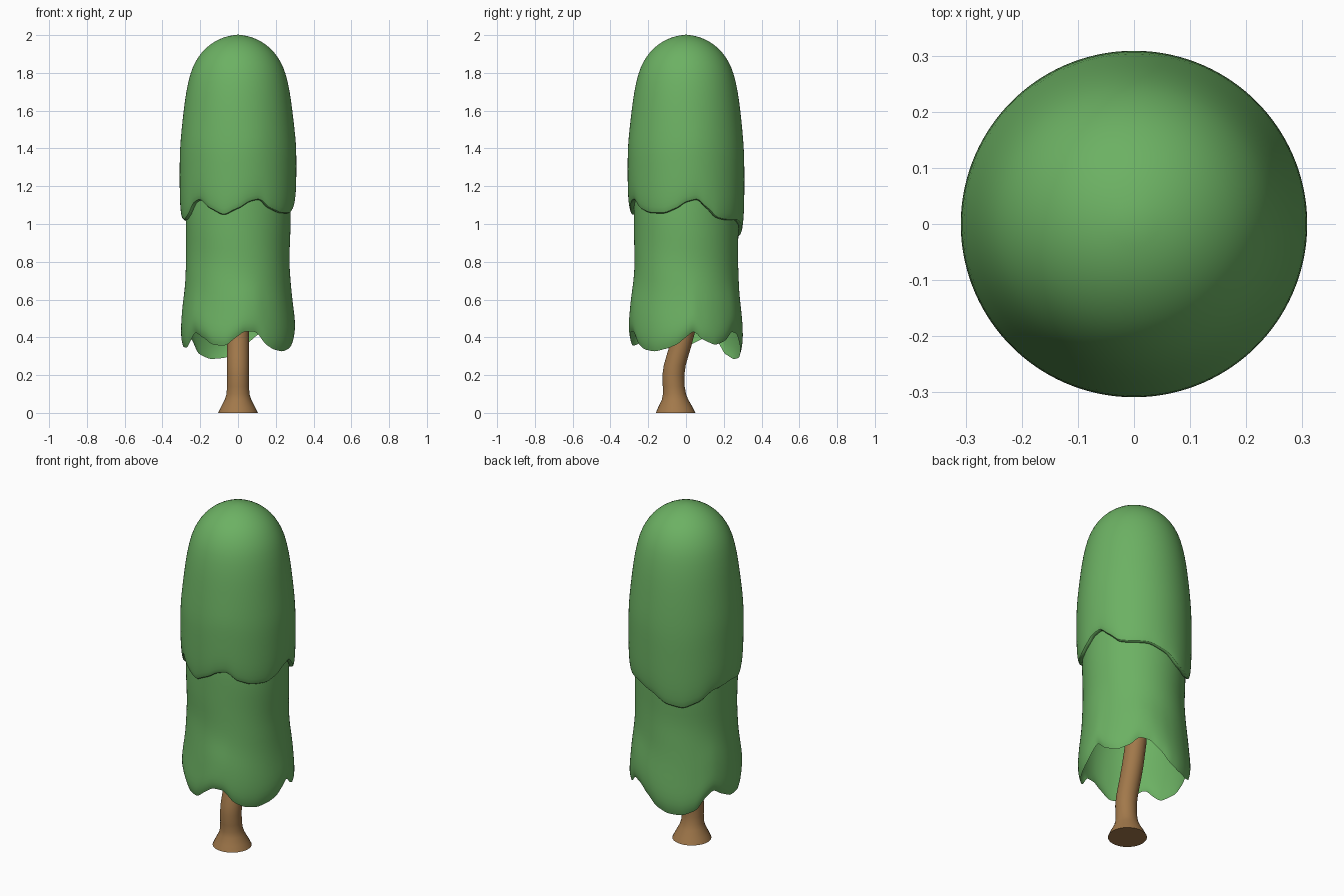
import bpy, bmesh, math

if "Cube" in bpy.data.objects:
    bpy.data.objects.remove(bpy.data.objects["Cube"])


def material(name, color):
    m = bpy.data.materials.new(name)
    m.diffuse_color = color
    m.use_nodes = True
    m.node_tree.nodes["Principled BSDF"].inputs["Base Color"].default_value = m.diffuse_color
    return m


green = material("leaf_green", (0.15, 0.44, 0.125, 1))
brown = material("bark_brown", (0.36, 0.19, 0.07, 1))


def periodic(points, a):
    """Cosine-eased height around a closed list of (angle, height)."""
    pts = points + [(points[0][0] + 360, points[0][1])]
    for (a0, h0), (a1, h1) in zip(pts, pts[1:]):
        if a0 <= a <= a1:
            t = (a - a0) / (a1 - a0)
            return h0 + (h1 - h0) * t * t * (3 - 2 * t) * 0.5 + (h1 - h0) * t * 0.5
    return pts[-1][1]


def skin(name, rings, mat, subsurf=0, caps=False):
    bm = bmesh.new()
    rows = [[bm.verts.new(p) for p in ring] for ring in rings]
    for r0, r1 in zip(rows, rows[1:]):
        n = len(r0)
        for i in range(n):
            j = (i + 1) % n
            bm.faces.new((r0[i], r0[j], r1[j], r1[i]))
    if caps:
        bm.faces.new(rows[0][::-1])
        bm.faces.new(rows[-1])
    bmesh.ops.remove_doubles(bm, verts=bm.verts, dist=1e-5)
    me = bpy.data.meshes.new(name)
    bm.to_mesh(me)
    bm.free()
    ob = bpy.data.objects.new(name, me)
    bpy.context.collection.objects.link(ob)
    me.materials.append(mat)
    bpy.ops.object.select_all(action='DESELECT')
    ob.select_set(True)
    bpy.context.view_layer.objects.active = ob
    bpy.ops.object.shade_smooth_by_angle(angle=math.radians(50))
    if subsurf:
        mod = ob.modifiers.new("smooth", 'SUBSURF')
        mod.levels = mod.render_levels = subsurf
    return ob


def skirt(name, profile, hem, fade, ripple=0.0, segs=90):
    """Lathe (radius, z) bottom to top, with the hem pulled to a wavy height."""
    z0 = min(z for _, z in profile)
    rings = []
    for r, z in profile:
        w = max(0.0, 1 - (z - z0) / fade)
        ring = []
        for i in range(segs):
            deg = 360 * i / segs
            a = math.radians(deg)
            rr = r + ripple * math.sin(3 * a + 9 * z) * math.sin(14 * z)
            ring.append((rr * math.cos(a), rr * math.sin(a),
                         z + w * (periodic(hem, deg) - z0)))
        rings.append(ring)
    return skin(name, rings, green, 1)


# Upper foliage: tall dome with a hem that curls in
upper_hem = [(0, 1.115), (12, 1.13), (23, 1.08), (34, 1.03), (46, 1.02), (66, 1.02),
             (85, 0.99), (105, 0.935), (122, 0.92), (138, 0.95), (155, 1.01),
             (180, 1.03), (198, 1.02), (208, 1.05), (217, 1.11), (227, 1.13),
             (240, 1.08), (255, 1.045), (270, 1.08), (283, 1.12), (293, 1.13),
             (305, 1.08), (320, 1.057), (337, 1.055), (350, 1.08)]
upper_profile = [(0.268, 1.05), (0.285, 1.045), (0.297, 1.045), (0.303, 1.075),
                 (0.308, 1.13), (0.309, 1.22), (0.309, 1.32), (0.308, 1.4), (0.299, 1.5),
                 (0.288, 1.6), (0.275, 1.7), (0.253, 1.8), (0.226, 1.86), (0.193, 1.91),
                 (0.15, 1.95), (0.1, 1.98), (0.05, 1.996), (0, 2.003)]
skirt("upper_foliage", upper_profile, upper_hem, 0.5)

# Lower foliage: open hollow skirt with a ragged hem
lower_hem = [(0, 0.4), (8, 0.435), (18, 0.385), (32, 0.36), (45, 0.38), (56, 0.43),
             (67, 0.42), (80, 0.37), (92, 0.315), (105, 0.29), (120, 0.285), (135, 0.31),
             (147, 0.39), (155, 0.42), (167, 0.38), (180, 0.35), (201, 0.345),
             (209, 0.38), (218, 0.43), (230, 0.4), (243, 0.36), (257, 0.355), (268, 0.4),
             (277, 0.433), (289, 0.43), (301, 0.36), (311, 0.335), (325, 0.325),
             (339, 0.34), (350, 0.36)]
lower_profile = [(0.29, 0.35), (0.3, 0.38), (0.303, 0.43), (0.298, 0.5), (0.29, 0.58),
                 (0.281, 0.66), (0.276, 0.74), (0.273, 0.82), (0.276, 0.92),
                 (0.278, 1.02), (0.276, 1.12), (0.27, 1.2)]
skirt("lower_foliage", lower_profile, lower_hem, 0.4, 0.003)

# Trunk: flared foot and a bent stem, as (z, y offset, radius)
stem = [(0, -0.055, 0.105), (0.03, -0.056, 0.091), (0.07, -0.058, 0.07),
        (0.1, -0.061, 0.061), (0.14, -0.065, 0.058), (0.2, -0.067, 0.058),
        (0.25, -0.06, 0.058), (0.3, -0.046, 0.058), (0.36, -0.028, 0.058),
        (0.43, -0.01, 0.058), (0.55, 0.015, 0.057), (0.7, 0.03, 0.055)]
trunk_rings = [[(r * math.cos(k * math.tau / 32), y + r * math.sin(k * math.tau / 32), z)
                for k in range(32)] for z, y, r in stem]
skin("trunk", trunk_rings, brown, caps=True)
